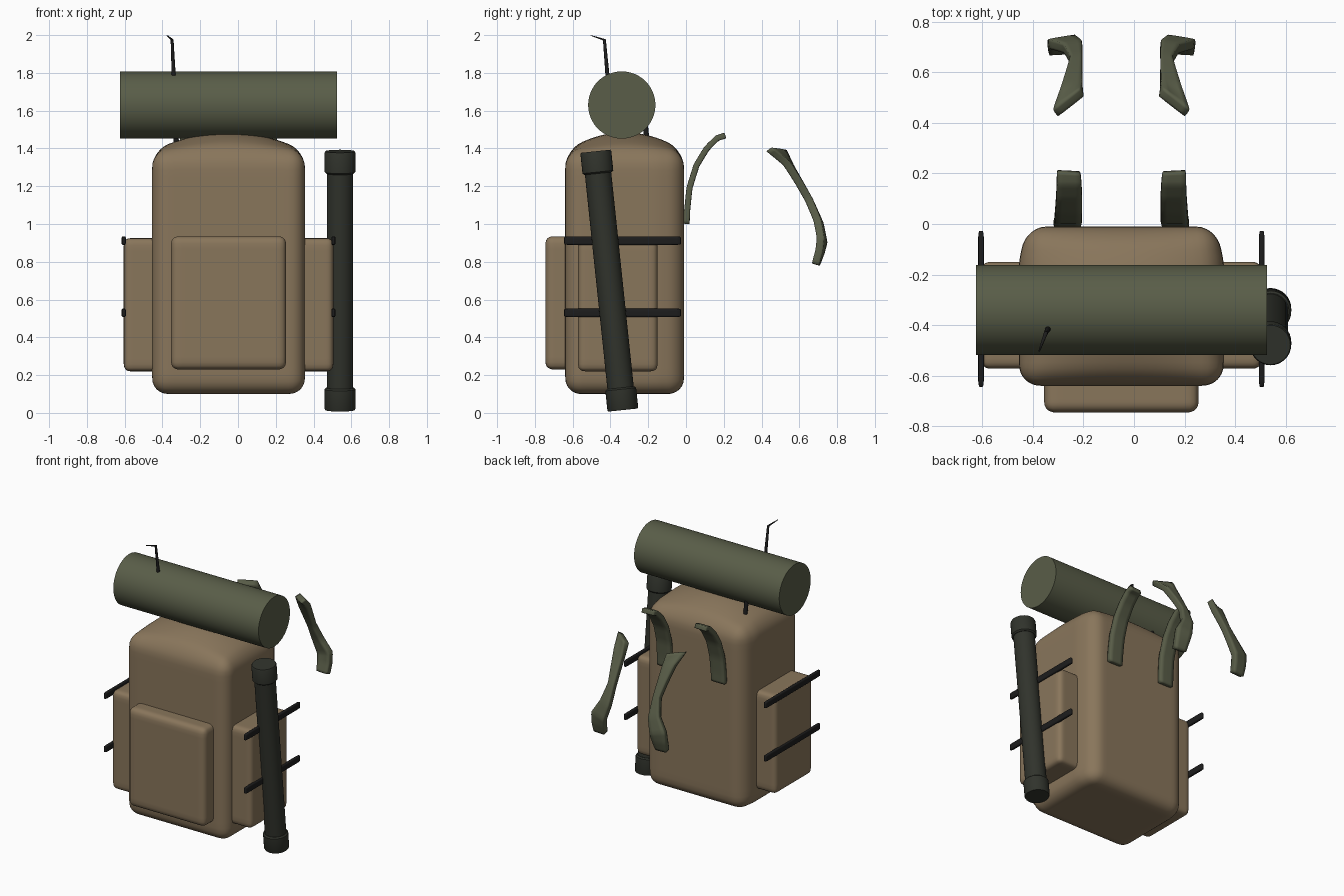
import bpy, bmesh, math
from mathutils import Vector

if "Cube" in bpy.data.objects:
    bpy.data.objects.remove(bpy.data.objects["Cube"])

CX = -0.05  # the pack's own mirror line


def mat(name, rgb):
    m = bpy.data.materials.new(name)
    m.diffuse_color = (*rgb, 1)
    m.use_nodes = True
    m.node_tree.nodes["Principled BSDF"].inputs["Base Color"].default_value = m.diffuse_color
    return m


TAN = mat("tan_canvas", (0.25, 0.18, 0.105))
OLIVE = mat("olive_cloth", (0.10, 0.11, 0.065))
DARK = mat("dark_tube", (0.03, 0.033, 0.025))
BLACK = mat("black_webbing", (0.012, 0.012, 0.012))


def finish(name, bm, material, angle=40):
    bmesh.ops.recalc_face_normals(bm, faces=bm.faces)
    me = bpy.data.meshes.new(name)
    bm.to_mesh(me)
    bm.free()
    me.shade_smooth()
    me.set_sharp_from_angle(angle=math.radians(angle))
    me.materials.append(material)
    ob = bpy.data.objects.new(name, me)
    bpy.context.collection.objects.link(ob)
    return ob


def soft_box(name, lo, hi, r, material, cuts=19, shape=None):
    """Box with rounded edges, its grid bunched towards the corners."""
    lo, hi = Vector(lo), Vector(hi)
    mid, half = (lo + hi) / 2, (hi - lo) / 2
    bm = bmesh.new()
    bmesh.ops.create_cube(bm, size=2)
    bmesh.ops.subdivide_edges(bm, edges=bm.edges[:], cuts=cuts, use_grid_fill=True)
    for v in bm.verts:
        p = Vector([math.sin(c * math.pi / 2) * h for c, h in zip(v.co, half)])
        inner = Vector([max(r - h, min(h - r, c)) for c, h in zip(p, half)])
        p = inner + (p - inner).normalized() * r
        v.co = mid + p
        if shape:
            shape(v.co)
    return finish(name, bm, material, 60)


def loft(name, rings, material, angle=40):
    bm = bmesh.new()
    vs = [[bm.verts.new(p) for p in ring] for ring in rings]
    n = len(vs[0])
    for a, b in zip(vs, vs[1:]):
        for i in range(n):
            bm.faces.new((a[i], a[(i + 1) % n], b[(i + 1) % n], b[i]))
    bm.faces.new(vs[0])
    bm.faces.new(vs[-1][::-1])
    return finish(name, bm, material, angle)


def rod(name, pts, radii, material, sides=32):
    pts = [Vector(p) for p in pts]
    q = (pts[-1] - pts[0]).to_track_quat('Z', 'Y')
    ring = [Vector((math.cos(t), math.sin(t), 0))
            for t in (2 * math.pi * i / sides for i in range(sides))]
    return loft(name, [[p + q @ (c * r) for c in ring] for p, r in zip(pts, radii)], material)


# main bag: domed top, narrower towards the wearer's back
def bag_shape(p):
    u, v = (p.x - CX) / 0.405, (p.y + 0.325) / 0.315
    w = max(0, min(1, (p.z - 1.1) / 0.28))
    p.z += 0.10 * w * max(0, 1 - u * u) * max(0, 1 - v * v)
    taper = max(0, (p.y + 0.15) / 0.14)
    p.x = CX + (p.x - CX) * (1 - 0.07 * taper)


soft_box("main_bag", (-0.455, -0.64, 0.10), (0.355, -0.01, 1.385), 0.085, TAN, 27, bag_shape)

# pockets
soft_box("front_pocket", (-0.355, -0.745, 0.23), (0.255, -0.55, 0.935), 0.04, TAN)
for side, s in (("left", -1), ("right", 1)):
    a, b = sorted((CX + s * 0.30, CX + s * 0.555))
    soft_box(f"{side}_pocket", (a, -0.572, 0.22), (b, -0.15, 0.925), 0.035, TAN)
    # webbing bars across the side pockets
    for level, z in (("lower", 0.53), ("upper", 0.912)):
        x = CX + s * 0.555
        soft_box(f"{side}_{level}_webbing", (x - 0.011, -0.645, z - 0.023),
                 (x + 0.011, -0.027, z + 0.023), 0.009, BLACK, 7)

# bed roll
rod("bed_roll", [(-0.625, -0.34, 1.63), (0.525, -0.34, 1.63)], [0.178] * 2, OLIVE, 64)

# carrying tube with end caps
bot, top = Vector((0.54, -0.334, 0.015)), Vector((0.54, -0.478, 1.385))
steps = [(0, .072), (0, .078), (.006, .082), (.08, .082), (.086, .073), (.086, .07),
         (.914, .07), (.914, .073), (.92, .082), (.994, .082), (1, .078), (1, .072)]
rod("carrying_tube", [bot.lerp(top, t) for t, r in steps], [r for t, r in steps], DARK)

# antenna, with its foot showing below the roll
rod("antenna", [(-.34, -.415, 1.77), (-.341, -.417, 1.80), (-.349, -.432, 1.975), (-.375, -.503, 1.998)],
    [.012, .011, .008, .003], BLACK, 10)
rod("antenna_foot", [(-.325, -.20, 1.38), (-.33, -.215, 1.52)], [.014, .014], BLACK, 12)


# shoulder straps: each station is a left and right edge point
def strap(name, stations, s, thick):
    st = []
    for l, r in stations:
        st.append([Vector((CX + s * (CX - p[0]), p[1], p[2])) for p in (l, r)])
    mids = [(l + r) / 2 for l, r in st]
    rings = []
    for i, (l, r) in enumerate(st):
        along = mids[min(i + 1, len(st) - 1)] - mids[max(i - 1, 0)]
        n = along.cross(r - l).normalized() * thick / 2
        rings.append([l + n, r + n, r - n, l - n])
    ob = loft(name, rings, OLIVE, 180)
    cr = ob.data.attributes.new("crease_edge", 'FLOAT', 'EDGE')
    for e, c in zip(ob.data.edges, cr.data):
        c.value = 0.55
    m = ob.modifiers.new("soften", 'SUBSURF')
    m.levels = m.render_levels = 2


upper = [((-.318, .003, 1.00), (-.21, .003, 1.00)), ((-.318, .006, 1.07), (-.208, .006, 1.07)),
         ((-.315, .018, 1.19), (-.205, .018, 1.19)), ((-.312, .055, 1.31), (-.205, .055, 1.31)),
         ((-.308, .11, 1.40), (-.205, .11, 1.40)), ((-.306, .165, 1.455), (-.208, .165, 1.455)),
         ((-.305, .21, 1.468), (-.212, .205, 1.468))]
lower = [((-.314, .435, 1.397), (-.206, .52, 1.385)), ((-.288, .53, 1.325), (-.204, .555, 1.30)),
         ((-.268, .595, 1.225), (-.204, .60, 1.22)), ((-.252, .65, 1.13), (-.204, .655, 1.12)),
         ((-.28, .695, 1.02), (-.204, .71, 1.00)), ((-.338, .712, .93), (-.23, .73, .90)),
         ((-.342, .705, .86), (-.24, .715, .85)), ((-.338, .685, .785), (-.25, .69, .785))]
for side, s in (("left", -1), ("right", 1)):
    strap(f"{side}_strap_upper", upper, s, 0.032)
    strap(f"{side}_strap_lower", lower, s, 0.042)
